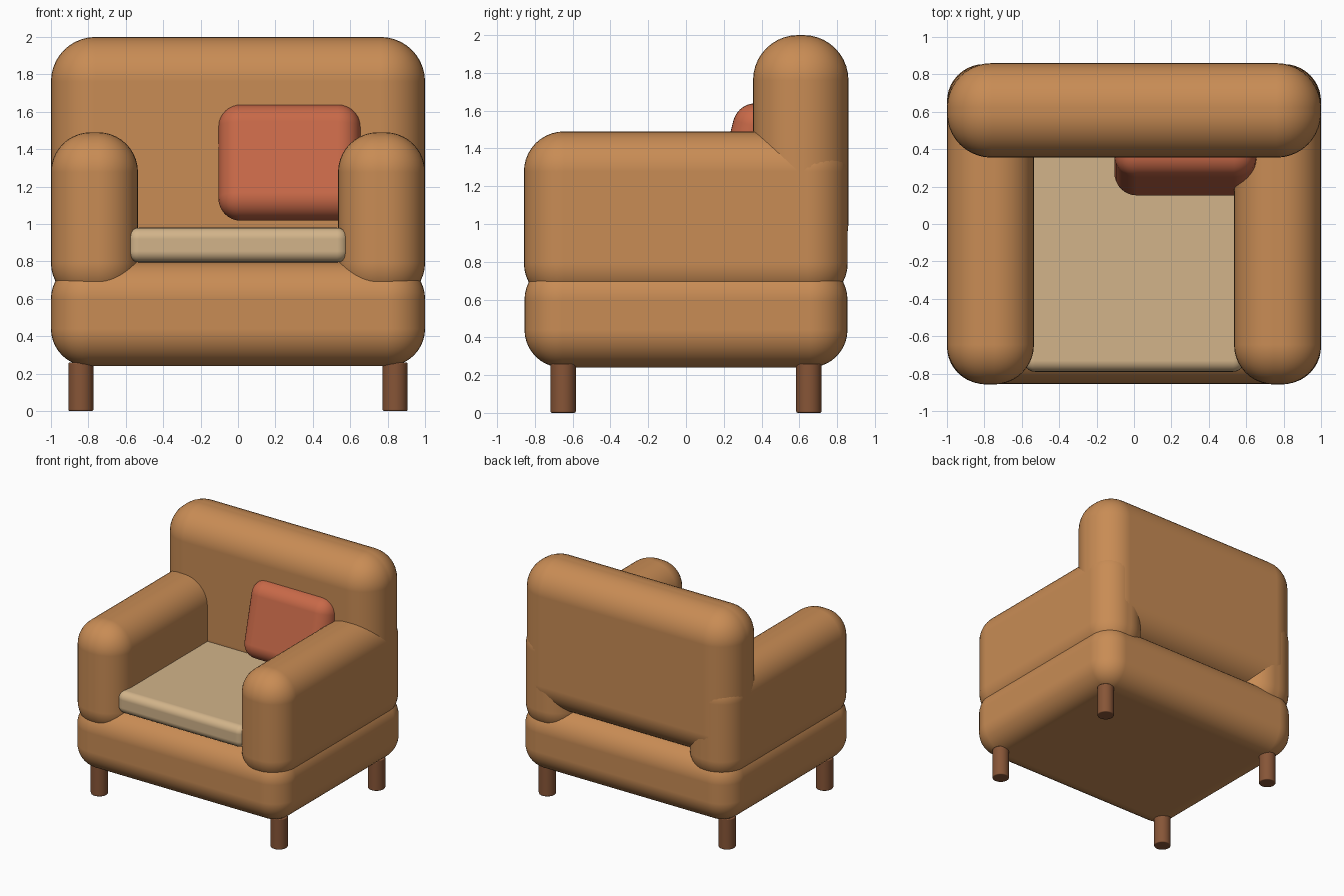
import bpy
import math

cube = bpy.data.objects.get("Cube")
if cube:
    bpy.data.objects.remove(cube, do_unlink=True)


def material(name, rgb):
    m = bpy.data.materials.new(name)
    m.use_nodes = True
    m.diffuse_color = (*rgb, 1)
    bsdf = m.node_tree.nodes["Principled BSDF"]
    bsdf.inputs["Base Color"].default_value = (*rgb, 1)
    bsdf.inputs["Roughness"].default_value = 0.7
    return m


LEATHER = material("tan_upholstery", (0.58, 0.262, 0.09))
BEIGE = material("beige_fabric", (0.645, 0.456, 0.254))
RED = material("terracotta_fabric", (0.578, 0.141, 0.065))
WOOD = material("brown_wood", (0.242, 0.091, 0.038))


def finish(obj, name, mat, radius, segments):
    """Name, colour, round the edges and shade smoothly."""
    obj.name = obj.data.name = name
    obj.data.materials.append(mat)
    bevel = obj.modifiers.new("rounding", "BEVEL")
    bevel.width = radius
    bevel.segments = segments
    bevel.limit_method = "ANGLE"
    bevel.harden_normals = True
    for p in obj.data.polygons:
        p.use_smooth = True
    return obj


def soft_box(name, mat, lo, hi, radius, segments=10, tilt=0.0):
    """Rounded box between two corners, optionally leaned back about x."""
    centre = [(a + b) / 2 for a, b in zip(lo, hi)]
    size = [b - a for a, b in zip(lo, hi)]
    bpy.ops.mesh.primitive_cube_add(size=1, location=centre)
    obj = bpy.context.object
    for v in obj.data.vertices:
        v.co = [c * s for c, s in zip(v.co, size)]
    obj.rotation_euler.x = tilt
    return finish(obj, name, mat, radius, segments)


# Base and backrest
soft_box("base", LEATHER, (-1, -0.855, 0.24), (1, 0.855, 0.80), 0.2)
soft_box("backrest", LEATHER, (-1, 0.355, 0.765), (1, 0.86, 2.0), 0.238)

# Armrests
for side, s in (("left", 1), ("right", -1)):
    x0, x1 = sorted((0.535 * s, 1.0 * s))
    soft_box(side + "_armrest", LEATHER, (x0, -0.858, 0.58), (x1, 0.856, 1.49), 0.212)

# Seat cushion
soft_box("seat_cushion", BEIGE, (-0.59, -0.79, 0.795), (0.59, 0.42, 0.98), 0.06, 6)

# Throw pillow leaning on the backrest
soft_box("throw_pillow", RED, (-0.105, 0.2, 1.013), (0.655, 0.45, 1.643), 0.12, 8,
         tilt=math.radians(-14))

# Legs
for depth, y in (("front", -0.65), ("back", 0.65)):
    for side, x in (("left", 0.84), ("right", -0.84)):
        bpy.ops.mesh.primitive_cylinder_add(vertices=32, radius=0.067, depth=0.26,
                                            location=(x, y, 0.13))
        finish(bpy.context.object, f"{depth}_{side}_leg", WOOD, 0.008, 2)
